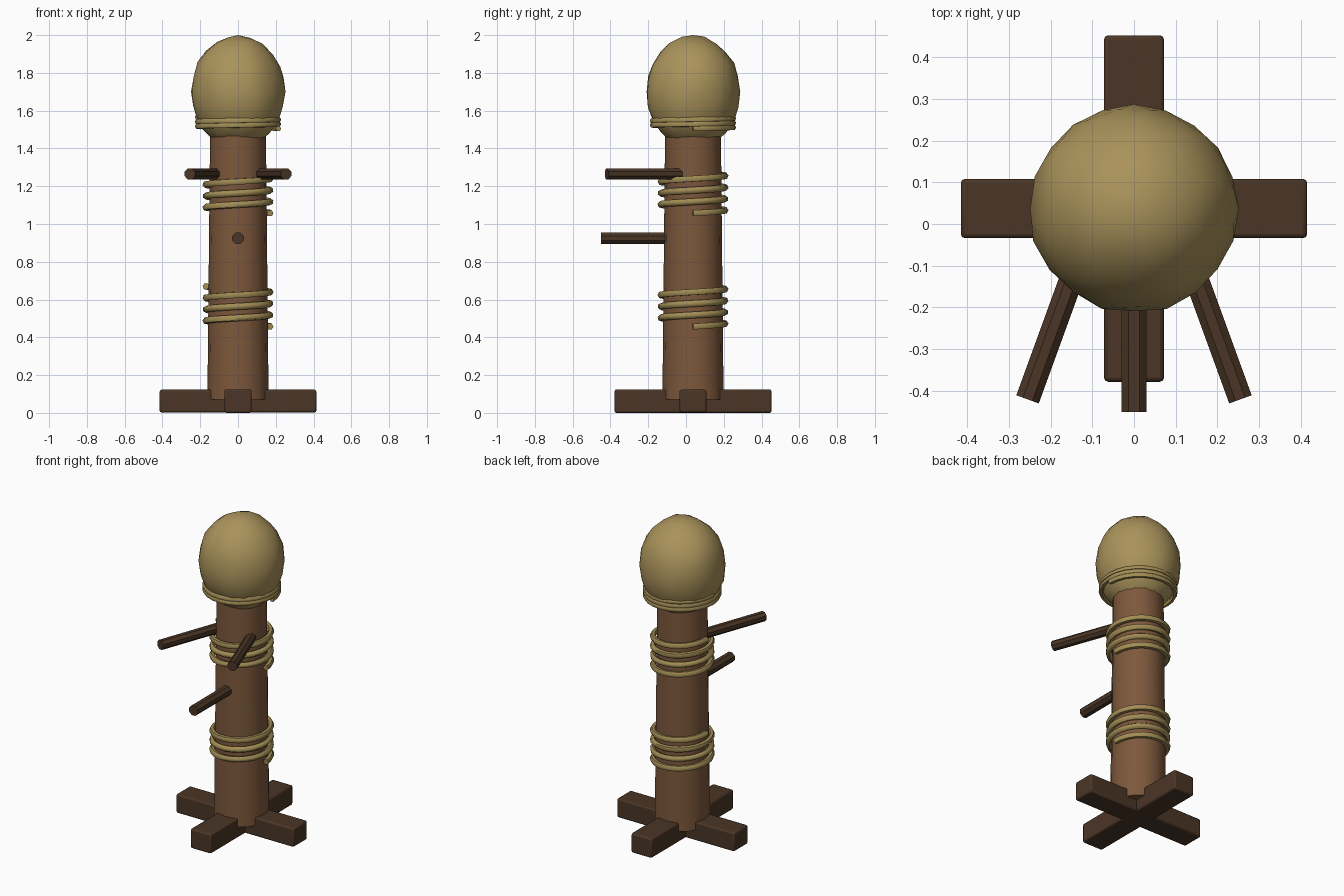
import bpy, bmesh, math, random
from mathutils import Vector

if "Cube" in bpy.data.objects:
    bpy.data.objects.remove(bpy.data.objects["Cube"])

random.seed(4)
CY = 0.037  # y of the post axis


def material(name, rgb):
    m = bpy.data.materials.new(name)
    m.diffuse_color = (*rgb, 1)
    m.use_nodes = True
    m.node_tree.nodes["Principled BSDF"].inputs["Base Color"].default_value = m.diffuse_color
    return m


POST = material("post brown", (0.205, 0.098, 0.045))
DARK = material("dark wood", (0.069, 0.036, 0.019))
SACK = material("burlap", (0.40, 0.29, 0.105))
ROPE = material("rope straw", (0.36, 0.265, 0.09))


def finish(name, mat, angle=35):
    o = bpy.context.object
    o.name = name
    o.data.materials.append(mat)
    bpy.ops.object.shade_smooth_by_angle(angle=math.radians(angle))
    return o


def beam(name, size):
    bpy.ops.mesh.primitive_cube_add(size=1, location=(0, CY, 0.0625))
    o = bpy.context.object
    o.scale = size
    bpy.ops.object.transform_apply(location=False, rotation=False, scale=True)
    b = o.modifiers.new("bevel", 'BEVEL')
    b.width, b.segments = 0.01, 2
    finish(name, DARK)


def peg(name, a, b, r=0.031):
    a, b = Vector(a), Vector(b)
    d = b - a
    bpy.ops.mesh.primitive_cylinder_add(vertices=8, radius=r, depth=d.length, location=(a + b) / 2)
    o = bpy.context.object
    # half a side of spin keeps flat sides up, down, left and right
    o.rotation_euler = (d.to_track_quat('Z', 'Y')).to_euler()
    for v in o.data.vertices:
        x, y = v.co.x, v.co.y
        c, s = math.cos(math.pi / 8), math.sin(math.pi / 8)
        v.co.x, v.co.y = c * x - s * y, s * x + c * y
    finish(name, DARK)


def coil(name, radius, tube, z0, z1, turns):
    cu = bpy.data.curves.new(name, 'CURVE')
    cu.dimensions = '3D'
    cu.bevel_depth, cu.bevel_resolution, cu.use_fill_caps = tube, 1, True
    sp = cu.splines.new('POLY')
    n = int(turns * 24)
    sp.points.add(n)
    for i, p in enumerate(sp.points):
        t = i / n
        a = t * turns * math.tau
        p.co = (radius * math.cos(a), CY + radius * math.sin(a), z0 + (z1 - z0) * t, 1)
    o = bpy.data.objects.new(name, cu)
    bpy.context.collection.objects.link(o)
    bpy.ops.object.select_all(action='DESELECT')
    o.select_set(True)
    bpy.context.view_layer.objects.active = o
    bpy.ops.object.convert(target='MESH')
    finish(name, ROPE, 60)


# crossed feet
beam("foot_beam_side", (0.83, 0.142, 0.12))
beam("foot_beam_front", (0.144, 0.83, 0.125))

# tapered post
bpy.ops.mesh.primitive_cone_add(vertices=16, radius1=0.162, radius2=0.147, depth=1.5,
                                location=(0, CY, 0.82))
finish("post", POST)

# striking pegs
for s, side in ((-1, "left"), (1, "right")):
    peg("upper_peg_" + side, (s * 0.095, 0.02, 1.265), (s * 0.255, -0.42, 1.265))
peg("lower_peg", (0, 0, 0.925), (0, -0.45, 0.925), 0.033)

# rope wraps
coil("lower_rope", 0.17, 0.018, 0.457, 0.67, 3.5)
coil("upper_rope", 0.17, 0.018, 1.057, 1.27, 3.5)
coil("neck_rope", 0.214, 0.015, 1.505, 1.565, 2.5)

# slightly lumpy sack head
bpy.ops.mesh.primitive_ico_sphere_add(subdivisions=3, radius=1, location=(0, CY, 1.70))
for v in bpy.context.object.data.vertices:
    k = 1 + (random.uniform(-0.02, 0.015) if v.co.z < 0.97 else 0)
    v.co = Vector((v.co.x * 0.25, v.co.y * 0.25, v.co.z * 0.30)) * k
finish("sack_head", SACK, 60)
